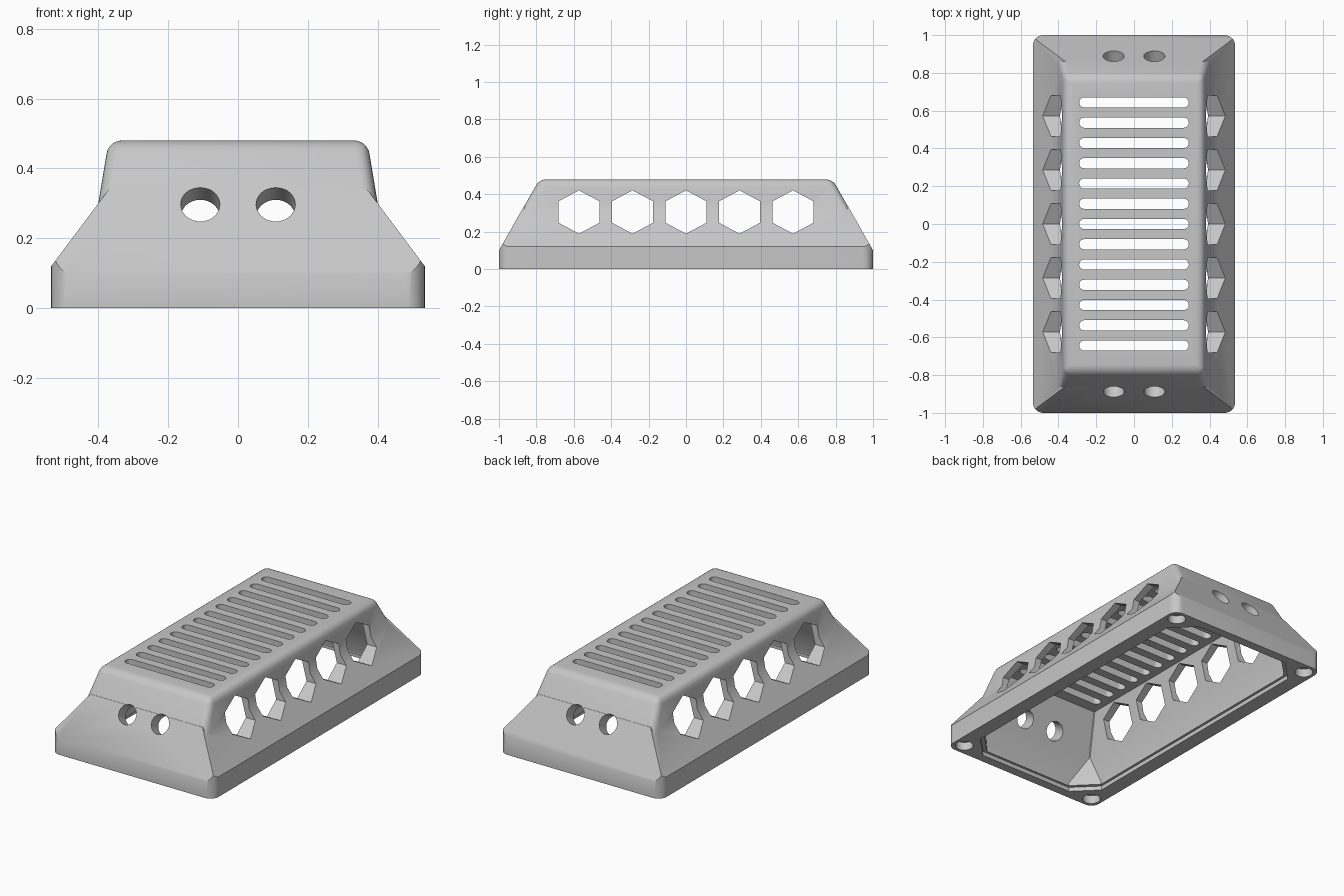
import bpy, bmesh, math
from mathutils import Matrix, Vector

cube = bpy.data.objects.get("Cube")
if cube:
    bpy.data.objects.remove(cube, do_unlink=True)

grey = bpy.data.materials.new("light grey")
grey.use_nodes = True
colour = (0.57, 0.57, 0.57, 1)
grey.diffuse_color = colour
grey.node_tree.nodes["Principled BSDF"].inputs["Base Color"].default_value = colour

HALF_X, HALF_Y = 0.535, 1.0
END_SLOPE = 0.566                      # inward run per unit of height on the ends
TILT = math.atan(END_SLOPE)


def loft(bm, rings):
    """Closed solid through rings of equal point count."""
    loops = [[bm.verts.new(p) for p in ring] for ring in rings]
    n = len(loops[0])
    for a, b in zip(loops, loops[1:]):
        for i in range(n):
            j = (i + 1) % n
            bm.faces.new((a[i], a[j], b[j], b[i]))
    bm.faces.new(loops[0][::-1])
    bm.faces.new(loops[-1])


def rectangle(x, y, z):
    return [(x, y, z), (-x, y, z), (-x, -y, z), (x, -y, z)]


def clipped_rectangle(x, y, z, c):
    pts = [(x, y - c), (x - c, y), (c - x, y), (-x, y - c)]
    pts += [(-px, -py) for px, py in pts]
    return [(px, py, z) for px, py in pts]


def rounded_rectangle(x, y, z, r, steps=8):
    pts = []
    for k, (sx, sy) in enumerate([(1, 1), (-1, 1), (-1, -1), (1, -1)]):
        for s in range(steps + 1):
            a = math.pi / 2 * (k + s / steps)
            pts.append((sx * (x - r) + r * math.cos(a), sy * (y - r) + r * math.sin(a), z))
    return pts


def drum(bm, radius, depth, sides, matrix):
    bmesh.ops.create_cone(bm, cap_ends=True, segments=sides, radius1=radius,
                          radius2=radius, depth=depth, matrix=matrix)


def finish(bm, name):
    bmesh.ops.remove_doubles(bm, verts=bm.verts, dist=1e-5)
    bmesh.ops.recalc_face_normals(bm, faces=bm.faces)
    mesh = bpy.data.meshes.new(name)
    bm.to_mesh(mesh)
    bm.free()
    mesh.materials.append(grey)
    obj = bpy.data.objects.new(name, mesh)
    bpy.context.collection.objects.link(obj)
    return obj


def combine(target, tool, operation):
    tool.hide_render = True
    mod = target.modifiers.new(tool.name, "BOOLEAN")
    mod.operation, mod.object, mod.solver = operation, tool, "EXACT"
    bpy.context.view_layer.objects.active = target
    bpy.ops.object.modifier_apply(modifier=mod.name)
    bpy.data.objects.remove(tool, do_unlink=True)


# Flared base: rounded block trimmed by four sloping planes
bm = bmesh.new()
loft(bm, [rounded_rectangle(HALF_X, HALF_Y, z, 0.055) for z in (0, 0.34)])
for s in (1, -1):
    for point, normal in ((Vector((0, s, 0.1)), Vector((0, s, END_SLOPE))),
                          (Vector((s * HALF_X, 0, 0.12)), Vector((s * 0.22, 0, 0.165)))):
        cut = bmesh.ops.bisect_plane(bm, geom=bm.verts[:] + bm.edges[:] + bm.faces[:],
                                     plane_co=point, plane_no=normal, clear_outer=True)
        rim = [e for e in cut["geom_cut"] if isinstance(e, bmesh.types.BMEdge)]
        bmesh.ops.contextual_create(bm, geom=rim)
cover = finish(bm, "vented_cover")

# Upper housing: steep block with soft edges
bm = bmesh.new()
loft(bm, [rectangle(0.37 + (0.48 - z) * 0.167, 0.9985 - (z - 0.1) * END_SLOPE, z)
          for z in (0.15, 0.48)])
soft = [e for e in bm.edges if max(v.co.z for v in e.verts) > 0.4]
bmesh.ops.bevel(bm, geom=soft, offset=0.036, segments=6, profile=0.5, affect="EDGES")
combine(cover, finish(bm, "upper_housing"), "UNION")

# Hollow interior with a shallow lip and clipped lower corners
bm = bmesh.new()
loft(bm, [clipped_rectangle(*ring) for ring in (
    (0.445, 0.945, -0.05, 0.13), (0.445, 0.945, 0.025, 0.13),
    (0.43, 0.93, 0.025, 0.13), (0.43, 0.93, 0.04, 0.13),
    (0.389, 0.852, 0.2, 0.004), (0.33, 0.74, 0.43, 0.004))])
combine(cover, finish(bm, "interior"), "DIFFERENCE")

# Row of top slots
bm = bmesh.new()
for i in range(-6, 7):
    loft(bm, [[(x, y + i * 0.1073, z) for x, y, z in rounded_rectangle(0.29, 0.027, h, 0.0265, 6)]
              for h in (0.39, 0.6)])
combine(cover, finish(bm, "top_slots"), "DIFFERENCE")

# Hexagonal side vents, through both sides
bm = bmesh.new()
for i in range(-2, 3):
    place = (Matrix.Translation((0, i * 0.286, 0.305)) @ Matrix.Diagonal((1, 1.08, 1, 1))
             @ Matrix.Rotation(math.pi / 2, 4, "Y"))
    drum(bm, 0.116, 1.4, 6, place @ Matrix.Rotation(math.pi / 2, 4, "Z"))
# Keep one corner of each hexagon pointing straight up
bm.verts.ensure_lookup_table()
if max(v.co.z for v in bm.verts) < 0.415:
    for i in range(-2, 3):
        centre = Vector((0, i * 0.286, 0.305))
        ring = [v for v in bm.verts if abs(v.co.y - centre.y) < 0.14]
        bmesh.ops.rotate(bm, verts=ring, cent=centre,
                         matrix=Matrix.Rotation(math.pi / 6, 3, "X"))
combine(cover, finish(bm, "side_vents"), "DIFFERENCE")

# Paired cable holes, square to each sloping end
bm = bmesh.new()
for end in (1, -1):
    for x in (0.108, -0.108):
        place = Matrix.Translation((x, end * (1 - 0.197 * END_SLOPE), 0.297))
        drum(bm, 0.056, 0.3, 40, place @ Matrix.Rotation(-end * (math.pi / 2 - TILT), 4, "X"))
combine(cover, finish(bm, "cable_holes"), "DIFFERENCE")

# Blind corner recesses underneath
bm = bmesh.new()
for x in (0.467, -0.467):
    for y in (0.93, -0.93):
        drum(bm, 0.05, 0.1, 32, Matrix.Translation((x, y, 0)))
combine(cover, finish(bm, "corner_recesses"), "DIFFERENCE")

# Smooth shading with crisp edges
bpy.ops.object.select_all(action="DESELECT")
cover.select_set(True)
bpy.context.view_layer.objects.active = cover
bpy.ops.object.shade_smooth_by_angle(angle=math.radians(30))
